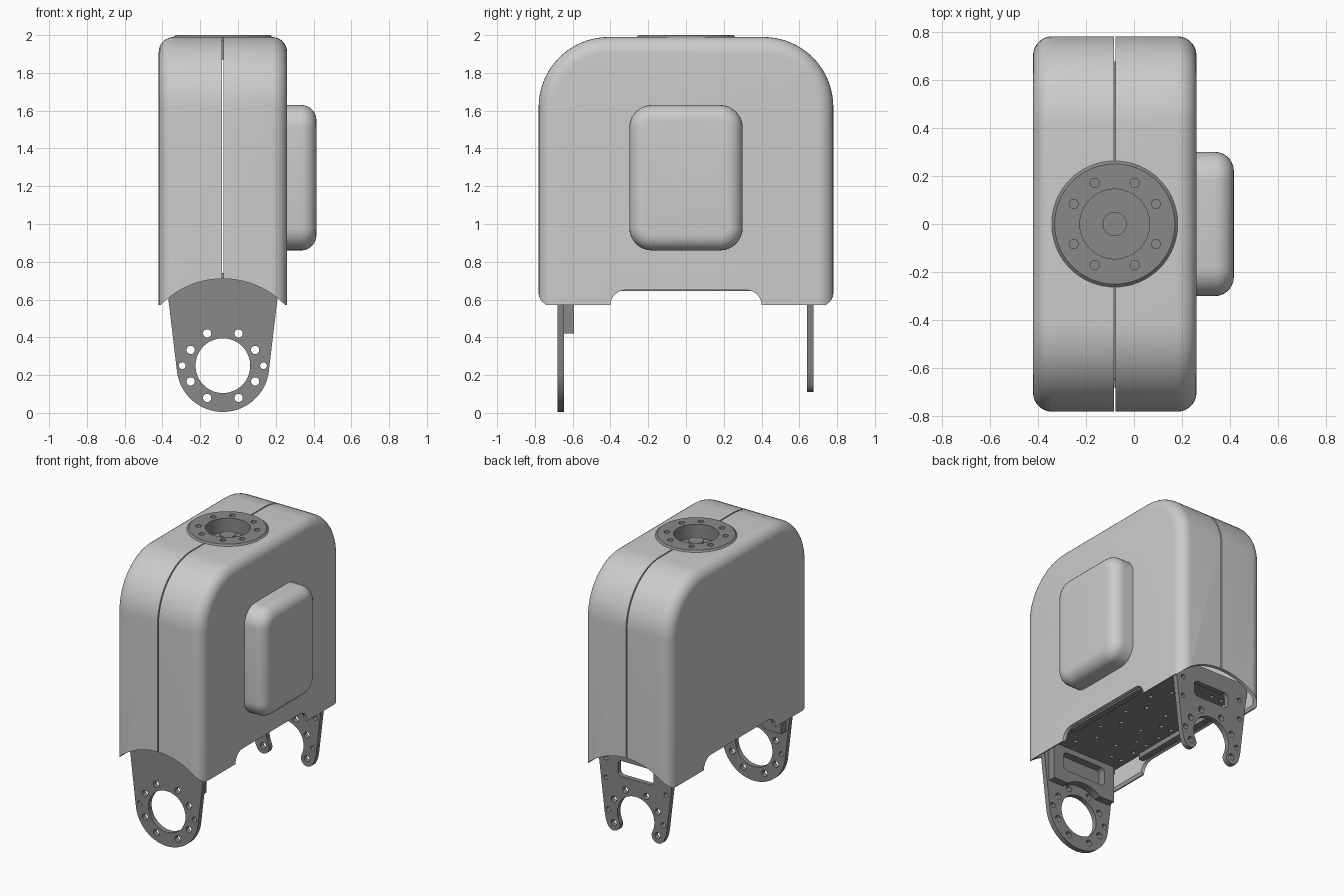
import bpy, bmesh
from math import sin, cos, pi, radians
from mathutils import Matrix

if "Cube" in bpy.data.objects:
    bpy.data.objects.remove(bpy.data.objects["Cube"])

CX = -0.08          # centre line of the housing
PIVOT = 0.25        # height of the joint axis
XY = Matrix.Identity(4)
XZ = Matrix.Rotation(pi / 2, 4, 'X')                                    # outline seen from the front
YZ = Matrix(((0, 0, 1, 0), (1, 0, 0, 0), (0, 1, 0, 0), (0, 0, 0, 1)))   # outline seen from the side
dark = bpy.data.materials.new("dark_metal")
dark.diffuse_color = (0.25, 0.25, 0.25, 1)
dark.use_nodes = True
dark.node_tree.nodes["Principled BSDF"].inputs["Base Color"].default_value = dark.diffuse_color


def add(name, mesh, mat=None):
    ob = bpy.data.objects.new(name, mesh)
    bpy.context.collection.objects.link(ob)
    if mat:
        mesh.materials.clear()
        mesh.materials.append(mat)
    return ob


def activate(ob):
    bpy.ops.object.select_all(action='DESELECT')
    ob.select_set(True)
    bpy.context.view_layer.objects.active = ob


def smooth(ob):
    activate(ob)
    bpy.ops.object.shade_smooth_by_angle(angle=radians(35))


def finish(bm, name, mat=None):
    bmesh.ops.remove_doubles(bm, verts=bm.verts, dist=1e-5)
    bmesh.ops.recalc_face_normals(bm, faces=bm.faces)
    mesh = bpy.data.meshes.new(name)
    bm.to_mesh(mesh)
    bm.free()
    return add(name, mesh, mat)


def arc(cx, cy, r, a0, a1, n=12):
    return [(cx + r * cos(radians(a0 + (a1 - a0) * i / n)),
             cy + r * sin(radians(a0 + (a1 - a0) * i / n))) for i in range(n + 1)]


def circle(cx, cy, r, n=24):
    return arc(cx, cy, r, 0, 360, n)[:-1]


def rounded(cx, cy, hx, hy, r, n=8):
    pts = []
    for k, (sx, sy) in enumerate(((1, 1), (-1, 1), (-1, -1), (1, -1))):
        pts += arc(cx + sx * (hx - r), cy + sy * (hy - r), r, 90 * k, 90 * k + 90, n)
    return pts


def prism(name, loops, depth, basis, loc, mat=None):
    """Flat outline with holes, extruded symmetrically about loc."""
    cu = bpy.data.curves.new(name, 'CURVE')
    cu.dimensions, cu.fill_mode, cu.extrude = '2D', 'BOTH', depth / 2
    for pts in loops:
        sp = cu.splines.new('POLY')
        sp.points.add(len(pts) - 1)
        for p, q in zip(sp.points, pts):
            p.co = (q[0], q[1], 0, 1)
        sp.use_cyclic_u = True
    tmp = add(name + "_tmp", cu)
    mesh = bpy.data.meshes.new_from_object(tmp.evaluated_get(bpy.context.evaluated_depsgraph_get()))
    bpy.data.objects.remove(tmp)
    bm = bmesh.new()
    bm.from_mesh(mesh)
    bm.transform(Matrix.Translation(loc) @ basis)
    ob = finish(bm, name, mat)
    smooth(ob)
    return ob


def loft(name, profile, rows, closed, cap_first=False):
    """Skin side-view profiles profile(inset) placed at each (x, inset)."""
    bm = bmesh.new()
    rings = [[bm.verts.new((x, y, z)) for y, z in profile(d)] for x, d in rows]
    n = len(rings[0])
    for a, b in zip(rings, rings[1:]):
        for i in range(n if closed else n - 1):
            j = (i + 1) % n
            bm.faces.new((a[i], a[j], b[j], b[i]))
    bm.faces.new(rings[-1])
    if cap_first:
        bm.faces.new(rings[0][::-1])
    return finish(bm, name)


def cut(ob, cutters):
    activate(ob)
    for c in cutters:
        m = ob.modifiers.new("cut", 'BOOLEAN')
        m.operation, m.solver, m.object = 'DIFFERENCE', 'EXACT', c
        bpy.ops.object.modifier_apply(modifier=m.name)


def fillet(flat, r, n=7):
    return [(flat + r * sin(pi / 2 * i / n), r - r * cos(pi / 2 * i / n)) for i in range(n + 1)]


# Housing: two half shells meeting at a fine seam
def arch(d):
    r = 0.37 - d
    return ([(0.78 - d, 0.57)] + arc(0.41, 1.62, r, 0, 90, 16)
            + arc(-0.41, 1.62, r, 90, 180, 16) + [(-0.78 + d, 0.57)])


cutters = [
    prism("joint_cutter", [circle(0, 0, 0.46, 96)], 2.0, XZ, (CX, 0, PIVOT)),
    prism("side_cutter", [rounded(0, 0.53, 0.40, 0.12, 0.08)], 2.0, YZ, (0, 0, 0)),
    prism("flange_cutter", [circle(0, 0, 0.235, 48)], 0.4, XY, (CX, 0, 2.0))]
for s, name in ((1, "right_shell"), (-1, "left_shell")):
    rows = [(0.004, 0)] + fillet(0.26, 0.08)
    shell = loft(name, arch, [(CX + s * x, d) for x, d in rows], False)
    activate(shell)
    m = shell.modifiers.new("wall", 'SOLIDIFY')
    m.thickness, m.offset = 0.025, -1
    bpy.ops.object.modifier_apply(modifier=m.name)
    cut(shell, cutters)
    smooth(shell)
for c in cutters:
    bpy.data.objects.remove(c)

# Raised side pod
pod = loft("side_pod", lambda d: rounded(0, 1.245, 0.30 - d, 0.385 - d, 0.12 - d),
           [(0.245, 0)] + fillet(0.335, 0.08), True, True)
smooth(pod)

# Top flange: turned ring with a recessed boss and eight bolt holes
bm = bmesh.new()
prof = [(0, 1.955), (0.05, 1.955), (0.05, 1.90), (0.145, 1.90), (0.145, 2.0), (0.25, 2.0),
        (0.262, 1.99), (0.262, 1.972), (0.16, 1.972), (0.16, 1.87), (0, 1.87)]
vs = [bm.verts.new((CX + r, 0, z)) for r, z in prof]
es = [bm.edges.new(p) for p in zip(vs, vs[1:])]
bmesh.ops.spin(bm, geom=vs + es, cent=(CX, 0, 0), axis=(0, 0, 1), angle=2 * pi, steps=64)
flange = finish(bm, "top_flange", dark)
ring = [(0.19 * cos(radians(a)), 0.19 * sin(radians(a))) for a in
        (26, 64, 116, 154, 206, 244, 296, 334)]
drill = prism("drill", [circle(x, y, 0.019, 16) for x, y in ring], 0.2, XY, (CX, 0, 2.0))
cut(flange, [drill])
bpy.data.objects.remove(drill)
smooth(flange)

# Front joint plate: full ring with bolt holes
bolts = [circle(x, z, 0.022, 16) for x, z in ring]
pins = [circle(s * 0.215, 0, 0.018, 16) for s in (-1, 1)]
outline = [(-0.305, 0.49)] + arc(0, 0, 0.245, 187, 353, 40) + [(0.305, 0.49)]
prism("front_joint_plate", [outline, circle(0, 0, 0.145, 48)] + bolts + pins,
      0.035, XZ, (CX, -0.663, PIVOT), dark)

# Back joint plate: open fork with a window
tx, tz = 0.195 * cos(radians(-27)), 0.195 * sin(radians(-27))
fork = ([(-0.305, 0.49)] + arc(0, 0, 0.245, 187, 207, 6) + arc(-tx, tz, 0.05, 207, 387, 12)
        + arc(0, 0, 0.145, 207, -27, 40) + arc(tx, tz, 0.05, 153, 333, 12)
        + arc(0, 0, 0.245, 333, 353, 6) + [(0.305, 0.49)])
upper = [circle(x, z, 0.022, 16) for x, z in ring if z > -0.1]
corners = [circle(s * 0.235, z, 0.016, 16) for s in (-1, 1) for z in (0.22, 0.36)]
prism("back_joint_plate", [fork, rounded(0, 0.315, 0.14, 0.055, 0.03)] + upper + corners + pins,
      0.035, XZ, (CX, 0.658, PIVOT), dark)

# Stiffening block behind the front plate
block = [(-0.25, 0.43), (-0.25, 0.17)] + arc(0, 0, 0.216, 128, 52, 16) + [(0.25, 0.17), (0.25, 0.43)]
prism("front_block", [block, rounded(0, 0.325, 0.17, 0.065, 0.03)],
      0.052, XZ, (CX, -0.62, PIVOT), dark)

# Drilled deck joining the plates, with side rails
deck_holes = [circle(s * x, -0.5 + 0.125 * i, 0.014, 12)
              for i in range(9) for s in (-1, 1) for x in ((0.08, 0.23) if i % 2 else (0.15, 0.23))]
prism("deck", [rounded(0, 0, 0.28, 0.645, 0.01, 2)] + deck_holes, 0.03, XY, (CX, 0, 0.695), dark)
for s, name in ((1, "right_rail"), (-1, "left_rail")):
    prism(name, [rounded(0, 0, 0.022, 0.37, 0.015, 4)], 0.055, XY, (CX + s * 0.285, 0, 0.673), dark)
